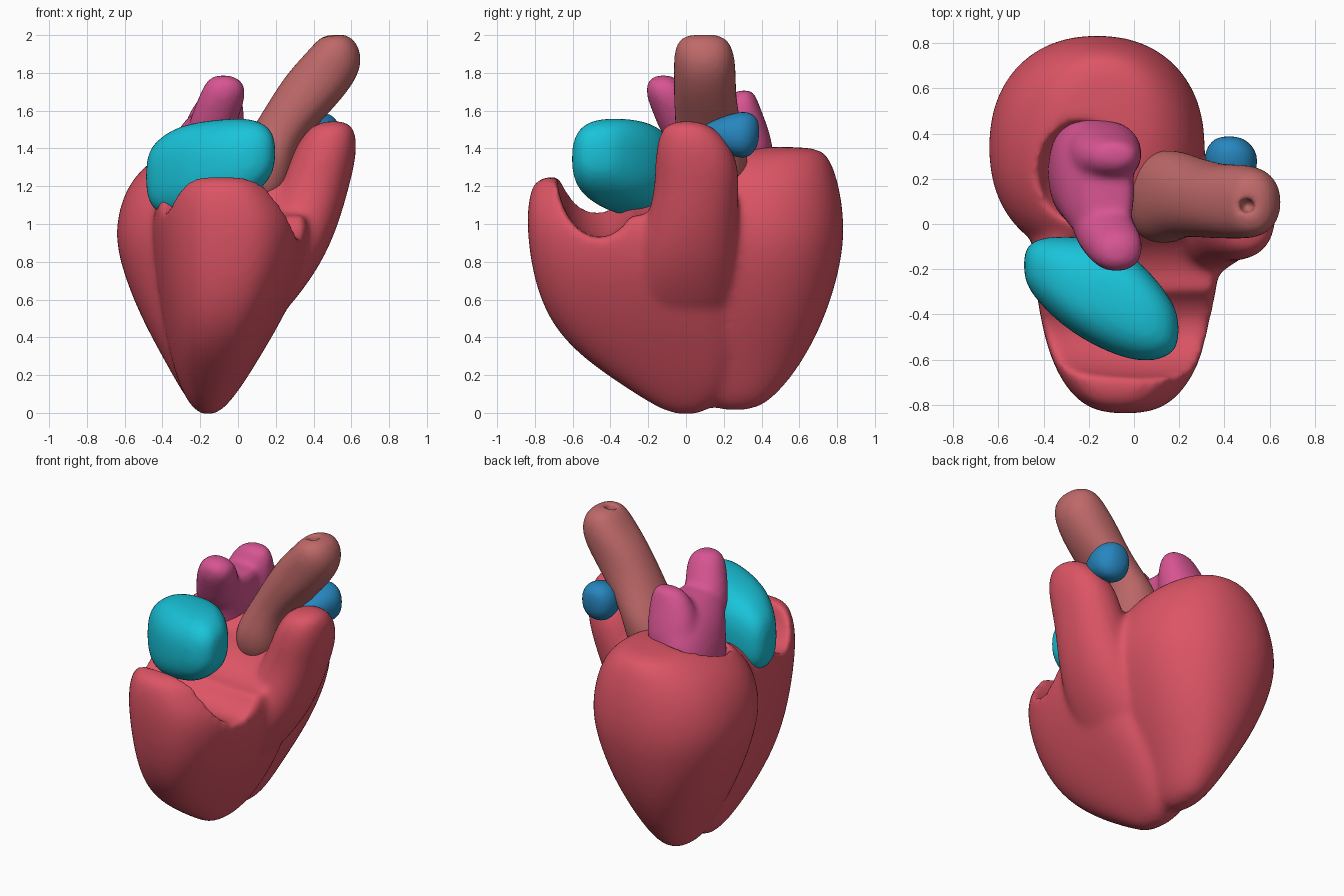
import bpy, bmesh
from math import cos, sin, pi, copysign, radians

if "Cube" in bpy.data.objects:
    bpy.data.objects.remove(bpy.data.objects["Cube"])


def material(name, color):
    m = bpy.data.materials.new(name)
    m.diffuse_color = (*color, 1)
    m.use_nodes = True
    m.node_tree.nodes["Principled BSDF"].inputs["Base Color"].default_value = m.diffuse_color
    return m


def loft(name, rings, axis=2, n=2.2, taper=0.0, sides=28):
    """Closed skin through rings (t, c1, c2, r1, r2) stacked along an axis."""
    bm = bmesh.new()
    loops = []
    for t, c1, c2, r1, r2 in rings:
        loop = []
        for i in range(sides):
            a = 2 * pi * i / sides
            s = copysign(abs(sin(a)) ** (2 / n), sin(a))
            u = c1 + r1 * copysign(abs(cos(a)) ** (2 / n), cos(a)) * (1 + taper * s)
            co = [u, c2 + r2 * s]
            co.insert(axis, t)
            loop.append(bm.verts.new(co))
        loops.append(loop)
    for a, b in zip(loops, loops[1:]):
        for i in range(sides):
            j = (i + 1) % sides
            bm.faces.new((a[i], a[j], b[j], b[i]))
    bm.faces.new(loops[0])
    bm.faces.new(loops[-1])
    bmesh.ops.recalc_face_normals(bm, faces=bm.faces)
    me = bpy.data.meshes.new(name)
    bm.to_mesh(me)
    bm.free()
    ob = bpy.data.objects.new(name, me)
    bpy.context.collection.objects.link(ob)
    ob.modifiers.new("round", "SUBSURF").levels = 2
    return ob


def ellipsoid(name, loc, radii, tilt=0):
    bpy.ops.mesh.primitive_uv_sphere_add(segments=48, ring_count=24, location=loc,
                                         rotation=(0, radians(tilt), 0))
    ob = bpy.context.object
    ob.name = name
    ob.scale = radii
    return ob


def finish(ob, steps, mat, voxel=0.02, smooth=6):
    """Combine parts, remesh to one organic skin, bake, drop helpers."""
    for op, other in steps:
        other.hide_render = True
        b = ob.modifiers.new("combine", "BOOLEAN")
        b.operation, b.object, b.solver = op, other, "EXACT"
    r = ob.modifiers.new("skin", "REMESH")
    r.mode, r.voxel_size = "VOXEL", voxel
    s = ob.modifiers.new("soften", "SMOOTH")
    s.factor, s.iterations = 0.5, smooth
    bpy.context.view_layer.update()
    me = bpy.data.meshes.new_from_object(ob.evaluated_get(bpy.context.evaluated_depsgraph_get()))
    ob.modifiers.clear()
    ob.data = me
    for _, other in steps:
        bpy.data.objects.remove(other)
    me.materials.clear()
    me.materials.append(mat)
    me.polygons.foreach_set("use_smooth", [True] * len(me.polygons))


# Heart muscle: left ventricle, right ventricle with bowl, outflow column
muscle = loft("ventricles", [
    (0.01, -.16, .26, .05, .10), (0.08, -.16, .26, .12, .21), (0.25, -.165, .28, .21, .33),
    (0.5, -.165, .32, .35, .42), (0.75, -.165, .34, .45, .475), (0.95, -.165, .34, .495, .505),
    (1.15, -.16, .34, .455, .485), (1.28, -.15, .37, .38, .42), (1.37, -.14, .43, .27, .32),
    (1.41, -.14, .50, .15, .18)])
right_ventricle = loft("right_ventricle", [
    (-.015, -.16, .0, .05, .08), (0.1, -.15, -.02, .14, .25), (0.3, -.12, -.13, .23, .44),
    (0.5, -.08, -.22, .305, .52), (0.75, -.04, -.28, .38, .54), (0.98, -.03, -.30, .41, .545),
    (1.1, -.05, -.31, .375, .53), (1.2, -.07, -.33, .31, .49), (1.27, -.08, -.34, .22, .43)],
    n=2.8, taper=.2)
bowl = ellipsoid("bowl_cutter", (.08, -.46, 1.28), (.85, .225, .33), 9)
septum = ellipsoid("septum_cutter", (.1, -.27, 1.40), (.85, .28, .35), 5)
outflow = loft("outflow", [
    (0.42, .0, -.02, .14, .26), (0.6, .11, -.02, .20, .28), (0.8, .215, .0, .235, .28),
    (1.0, .33, .03, .205, .24), (1.2, .405, .06, .185, .225), (1.34, .45, .055, .175, .22),
    (1.46, .48, .03, .15, .18), (1.55, .51, .0, .09, .10)])
cavity = ellipsoid("cavity_cutter", (-.24, .22, 1.40), (.19, .23, .30))
finish(muscle, [("UNION", right_ventricle), ("DIFFERENCE", bowl), ("DIFFERENCE", septum),
                ("UNION", outflow), ("DIFFERENCE", cavity)],
       material("muscle_red", (.72, .09, .13)), smooth=14)

# Right atrium, lofted from side to side
right_atrium = loft("right_atrium", [
    (-.49, -.18, 1.25, .07, .11), (-.43, -.20, 1.25, .14, .20), (-.3, -.26, 1.28, .21, .25),
    (-.1, -.325, 1.315, .255, .24), (.05, -.40, 1.345, .215, .22), (.15, -.45, 1.37, .14, .16),
    (.2, -.47, 1.38, .07, .08)], axis=0, n=2.6)
finish(right_atrium, [], material("atrium_cyan", (.01, .55, .70)))

# Left atrium: broad flattened body with two vein lobes
left_atrium = loft("left_atrium", [
    (1.08, -.22, .22, .13, .19), (1.2, -.21, .23, .18, .25), (1.36, -.19, .23, .185, .25),
    (1.5, -.165, .17, .16, .26), (1.58, -.12, .13, .13, .23), (1.62, -.11, .12, .08, .17)])
front_lobe = loft("front_lobe", [
    (1.4, -.17, .03, .12, .13), (1.55, -.13, -.03, .13, .13), (1.68, -.08, -.10, .125, .115),
    (1.75, -.07, -.12, .105, .09), (1.79, -.08, -.12, .05, .05)])
back_lobe = loft("back_lobe", [
    (1.3, -.15, .34, .18, .15), (1.5, -.13, .31, .165, .13), (1.6, -.11, .30, .145, .10),
    (1.68, -.09, .30, .11, .07), (1.71, -.08, .31, .06, .04)])
finish(left_atrium, [("UNION", front_lobe), ("UNION", back_lobe)],
       material("atrium_pink", (.68, .09, .29)), smooth=8)

# Aorta, leaning outwards, with a small opening at the tip
aorta = loft("aorta", [
    (1.1, .10, .10, .11, .14), (1.2, .12, .11, .16, .19), (1.3, .13, .12, .17, .21),
    (1.42, .18, .13, .155, .195), (1.52, .25, .12, .165, .175), (1.66, .36, .10, .19, .165),
    (1.8, .455, .10, .195, .165), (1.92, .515, .095, .14, .16), (2.01, .52, .09, .07, .11)])
tip = ellipsoid("tip_cutter", (.5, .08, 2.0), (.035, .035, .08))
finish(aorta, [("DIFFERENCE", tip)], material("aorta_brown", (.52, .14, .14)), voxel=.015, smooth=4)

# Pulmonary artery stub, lofted front to back
pulmonary = loft("pulmonary_artery", [
    (.06, .42, 1.48, .03, .03), (.18, .43, 1.475, .10, .09), (.29, .43, 1.47, .125, .13),
    (.35, .425, 1.475, .10, .115), (.39, .42, 1.49, .05, .06)], axis=1)
finish(pulmonary, [], material("artery_blue", (.02, .24, .52)), voxel=.015, smooth=4)
